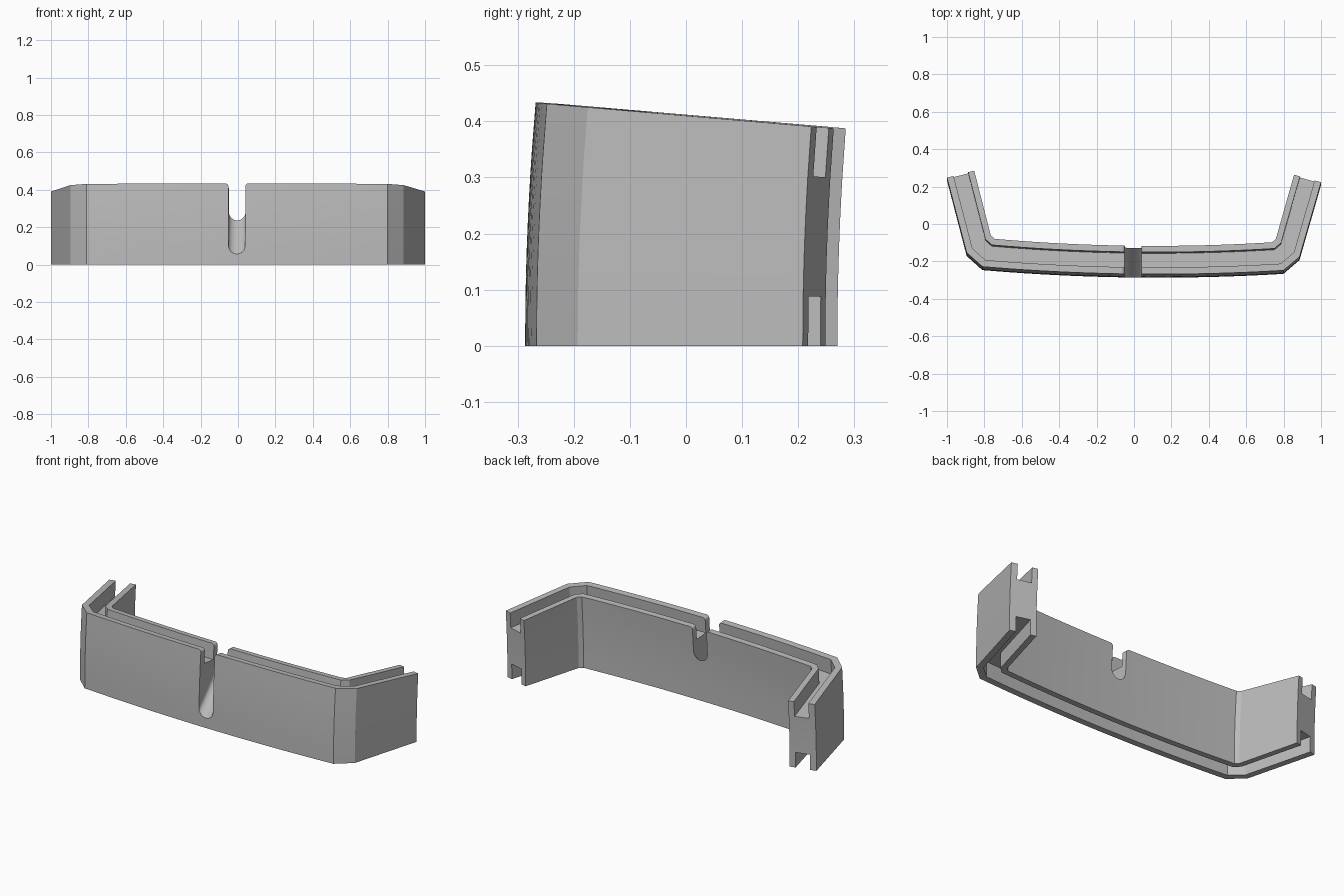
import bpy, bmesh, math

if "Cube" in bpy.data.objects:
    bpy.data.objects.remove(bpy.data.objects["Cube"])

GROOVE = 0.088      # depth of the top and bottom channels
TWIST = 0.0125      # slight turn about the vertical
RADIUS = 0.045      # half width of the notch

grey = bpy.data.materials.new("plain grey")
grey.use_nodes = True
grey.diffuse_color = (0.5, 0.5, 0.5, 1)
grey.node_tree.nodes["Principled BSDF"].inputs["Base Color"].default_value = (0.5, 0.5, 0.5, 1)


def place(x, y, z):
    """Turn a point slightly about the vertical axis."""
    return (x + TWIST * y - 0.0027, y - TWIST * x, z)


def top_height(y):
    return 0.411 - 0.085 * y


def make_object(name, bm):
    bmesh.ops.recalc_face_normals(bm, faces=bm.faces)
    mesh = bpy.data.meshes.new(name)
    bm.to_mesh(mesh)
    bm.free()
    obj = bpy.data.objects.new(name, mesh)
    mesh.materials.append(grey)
    bpy.context.collection.objects.link(obj)
    return obj


def outline(mid_y, corner, bend, end, steps=10):
    """Plan line: bowed front, chamfered corner, straight arm, mirrored."""
    cx, cy = corner
    half = [(cx * i / steps, mid_y + (cy - mid_y) * (i / steps) ** 2) for i in range(steps + 1)]
    half += [bend, end]
    return [(-x, y) for x, y in reversed(half[1:])] + half


# Bumper band: grid of cells across the wall, with the channel cells left out
outer = outline(-0.286, (0.805, -0.2565), (0.89, -0.182), (1.0, 0.2205))
inner = outline(-0.134, (0.742, -0.106), (0.762, -0.088), (0.855, 0.259))
across = (0, 0.24, 0.78, 1)
ROWS = 8

bm = bmesh.new()
grid = {}
for s, (a, b) in enumerate(zip(outer, inner)):
    for c, t in enumerate(across):
        x, y = a[0] + (b[0] - a[0]) * t, a[1] + (b[1] - a[1]) * t
        top = top_height(y + 0.018)
        web = top - 2 * GROOVE
        levels = [0] + [GROOVE + web * k / (ROWS - 2) for k in range(ROWS - 1)] + [top]
        for r, z in enumerate(levels):
            lean = 0.1 * z * z
            grid[s, c, r] = bm.verts.new(place(x, y + lean, z))

sides = {}
for s in range(len(outer) - 1):
    for c in range(3):
        for r in range(ROWS):
            if c == 1 and r in (0, ROWS - 1):
                continue
            for axis in range(3):
                for step in (0, 1):
                    quad = []
                    for u, v in ((0, 0), (1, 0), (1, 1), (0, 1)):
                        d = [u, v]
                        d.insert(axis, step)
                        quad.append((s + d[0], c + d[1], r + d[2]))
                    key = frozenset(quad)
                    # a side shared by two cells is inside the wall
                    if key in sides:
                        del sides[key]
                    else:
                        sides[key] = quad
for quad in sides.values():
    bm.faces.new([grid[k] for k in quad])
bmesh.ops.delete(bm, geom=[v for v in bm.verts if not v.link_faces], context='VERTS')
band = make_object("bumper_band", bm)


def cutter(name, profile, height):
    """Prism running front to back whose base height follows y."""
    bm = bmesh.new()
    ends = [[bm.verts.new(place(x, y, z + height(y))) for x, z in profile] for y in (-0.4, 0.0)]
    bm.faces.new(ends[0])
    bm.faces.new(ends[1])
    n = len(profile)
    for i in range(n):
        j = (i + 1) % n
        bm.faces.new((ends[0][i], ends[0][j], ends[1][j], ends[1][i]))
    obj = make_object(name, bm)
    obj.hide_render = True
    return obj


# Sloping round-bottomed notch through the middle
angles = [math.pi * i / 16 for i in range(17)]
notch = [(-RADIUS * math.cos(a), RADIUS * (1 - math.sin(a))) for a in angles]
notch += [(RADIUS, 0.8), (-RADIUS, 0.8)]
# Rounded upper edges of the notch
ROUND = 0.016
flare = [(RADIUS - 0.001, -ROUND)]
flare += [(RADIUS + ROUND * (1 - math.cos(a)), ROUND * (math.sin(a) - 1))
          for a in (math.pi / 12 * i for i in range(1, 7))]
flare += [(RADIUS + ROUND, 0.05)]
flare = flare + [(-x, z) for x, z in reversed(flare)]

cutters = [
    cutter("notch_cutter", notch, lambda y: 0.055 + 1.14 * (y + 0.287)),
    cutter("notch_edge_cutter", flare, top_height),
]

bpy.ops.object.select_all(action='DESELECT')
band.select_set(True)
bpy.context.view_layer.objects.active = band
for tool in cutters:
    mod = band.modifiers.new(tool.name, 'BOOLEAN')
    mod.operation = 'DIFFERENCE'
    mod.solver = 'EXACT'
    mod.object = tool
    bpy.ops.object.modifier_apply(modifier=mod.name)
    bpy.data.objects.remove(tool)
bpy.ops.object.shade_smooth_by_angle(angle=math.radians(25))
